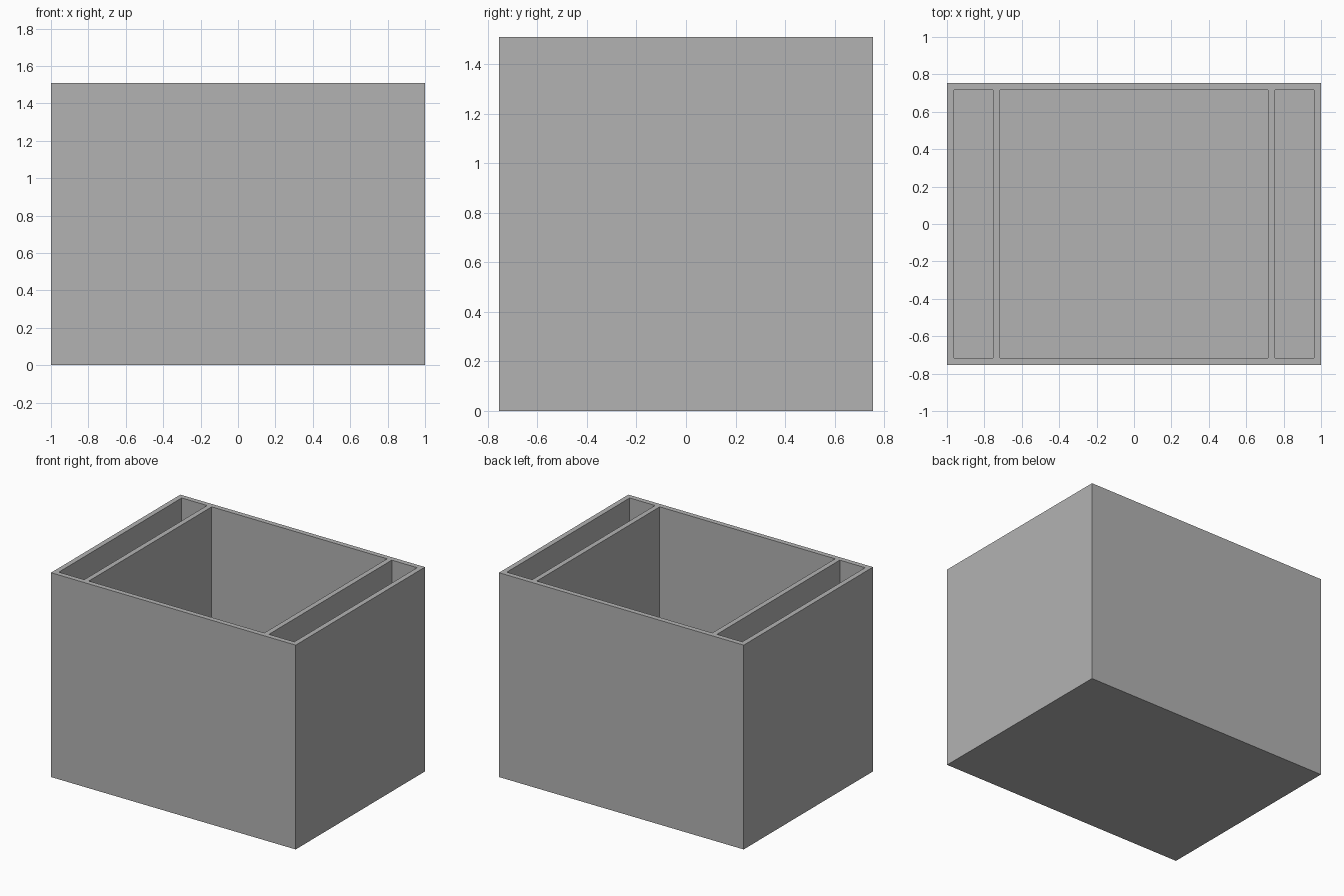
import bpy
import bmesh
from mathutils import Matrix, Vector

if "Cube" in bpy.data.objects:
    bpy.data.objects.remove(bpy.data.objects["Cube"], do_unlink=True)

# Everything is a multiple of the wall thickness
WALL = 2 / 53
LENGTH, DEPTH, HEIGHT = 53 * WALL, 40 * WALL, 40 * WALL
MAIN = 38 * WALL
SIDE = 5.5 * WALL

grey = bpy.data.materials.new("plain_grey")
grey.use_nodes = True
colour = (0.45, 0.45, 0.45, 1)
grey.diffuse_color = colour
grey.node_tree.nodes["Principled BSDF"].inputs["Base Color"].default_value = colour


def add_box(name, x, width, depth, bottom, top):
    """Box centred on y = 0, spanning bottom to top."""
    bm = bmesh.new()
    size = Vector((width, depth, top - bottom))
    bmesh.ops.create_cube(bm, size=1, matrix=Matrix.LocRotScale(
        Vector((x, 0, (bottom + top) / 2)), None, size))
    mesh = bpy.data.meshes.new(name)
    bm.to_mesh(mesh)
    bm.free()
    mesh.materials.append(grey)
    obj = bpy.data.objects.new(name, mesh)
    bpy.context.collection.objects.link(obj)
    return obj


# Outer block
box = add_box("divided_box", 0, LENGTH, DEPTH, 0, HEIGHT)

# Wide middle compartment and a narrow one on each side
side_x = MAIN / 2 + WALL + SIDE / 2
compartments = [("main", 0, MAIN), ("left", side_x, SIDE), ("right", -side_x, SIDE)]
cutters = []
for name, x, width in compartments:
    cutter = add_box(name + "_compartment_cutter", x, width, DEPTH - 2 * WALL,
                     WALL, HEIGHT + WALL)
    cutter.hide_render = True
    cutters.append(cutter)
    cut = box.modifiers.new(name + "_compartment", 'BOOLEAN')
    cut.operation = 'DIFFERENCE'
    cut.solver = 'EXACT'
    cut.object = cutter

# Keep the hollowed mesh and drop the cutters
bpy.context.view_layer.update()
depsgraph = bpy.context.evaluated_depsgraph_get()
hollow = bpy.data.meshes.new_from_object(box.evaluated_get(depsgraph))
box.modifiers.clear()
box.data = hollow
for cutter in cutters:
    bpy.data.objects.remove(cutter, do_unlink=True)
